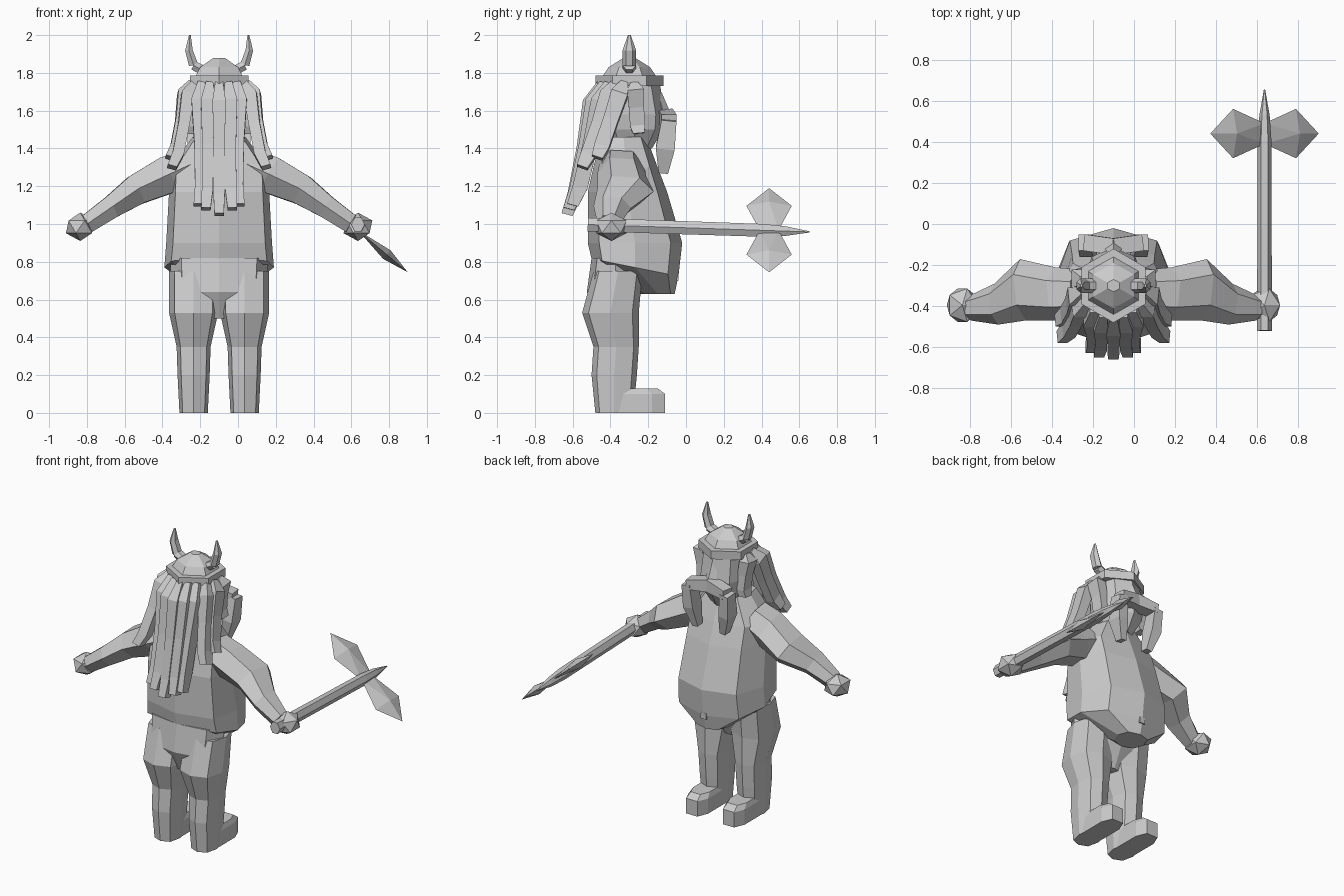
import bpy, bmesh, math
from mathutils import Vector, Matrix

if "Cube" in bpy.data.objects:
    bpy.data.objects.remove(bpy.data.objects["Cube"])

AXIS_X, AXIS_Y, AXIS_Z = Matrix.Identity(3)
MIDDLE = AXIS_X * -.1  # centre line of the figure

shade = (.6, .6, .6, 1)
grey = bpy.data.materials.new("stone grey")
grey.use_nodes = True
grey.diffuse_color = shade
grey.node_tree.nodes["Principled BSDF"].inputs["Base Color"].default_value = shade


def finish(name, bm):
    bmesh.ops.recalc_face_normals(bm, faces=bm.faces)
    mesh = bpy.data.meshes.new(name)
    bm.to_mesh(mesh)
    bm.free()
    mesh.materials.append(grey)
    part = bpy.data.objects.new(name, mesh)
    bpy.context.collection.objects.link(part)
    return part


def polygon(sides, pointed, boxy):
    """Regular outline with half extents of one; a low boxy value squares it off."""
    turn = 0 if pointed else math.pi / sides
    angles = [math.tau * i / sides + turn for i in range(sides)]
    bulge = lambda c: math.copysign(abs(c) ** boxy, c) if abs(c) > .001 else 0
    outline = [(bulge(math.cos(a)), bulge(math.sin(a))) for a in angles]
    wide = max(u for u, v in outline)
    deep = max(v for u, v in outline)
    return [(u / wide, v / deep) for u, v in outline]


def loft(name, centres, widths, depths, across, along, sides=6, pointed=True, boxy=1):
    """Skin polygon sections set square to one direction, closed at both ends."""
    bm = bmesh.new()
    outline = polygon(sides, pointed, boxy)
    up = along.cross(across)
    loops = [[bm.verts.new(MIDDLE + centre + across * (u * wide) + up * (v * deep))
              for u, v in outline]
             for centre, wide, deep in zip(centres, widths, depths)]
    for lower, upper in zip(loops, loops[1:]):
        for i in range(sides):
            bm.faces.new((lower[i - 1], lower[i], upper[i], upper[i - 1]))
    bm.faces.new(loops[0])
    bm.faces.new(loops[-1])
    return finish(name, bm)


def column(name, rings, offset=0, **style):
    """Upright loft from (height, y, half width, half depth) rings."""
    centres = [Vector((offset, y, z)) for z, y, wide, deep in rings]
    widths, depths = [r[2] for r in rings], [r[3] for r in rings]
    return loft(name, centres, widths, depths, AXIS_X, AXIS_Z, **style)


def limb(name, path, widths, depths, **style):
    """Loft along a path whose sections are all square to its overall direction."""
    along = (path[-1] - path[0]).normalized()
    guide = AXIS_Y if abs(along.y) < .7 else AXIS_X
    across = (guide - along * guide.dot(along)).normalized()
    return loft(name, path, widths, depths, across, along, **style)


def lock(name, root, tip, outward):
    """Four sided strand of hair that swells out, hangs and flicks at its tip."""
    path = [root, root.lerp(tip, .15) + outward * .025, root.lerp(tip, .5),
            root.lerp(tip, .85) - outward * .015, tip]
    limb(name, path, (.02, .045, .04, .04, .03), (.02, .035, .03, .03, .025),
         sides=4, pointed=False)


# Torso: hanging belly, broad flat back, sloping shoulders, hem lower at the front
torso = column("torso", [
    (.63, -.15, .1, .09), (.77, -.27, .29, .23), (.9, -.27, .28, .25),
    (1.17, -.31, .265, .21), (1.3, -.32, .26, .17), (1.46, -.33, .14, .12)],
    sides=8, boxy=.8)
for vert in torso.data.vertices:
    if .7 < vert.co.z < .8:
        vert.co.z -= (vert.co.y + .27) / 5
    if vert.co.y < -.4:
        vert.co.x += (vert.co.x - MIDDLE.x) * .15
limb("navel", [Vector((0, y, .72)) for y in (-.1, -.04)], (.02, .02), (.02, .02),
     sides=4, pointed=False)
column("hips", [(.5, -.38, .1, .08), (.64, -.38, .25, .145), (.82, -.37, .26, .13)],
       sides=8, boxy=.75)

# Head, nose and helmet
column("head", [(1.4, -.28, .08, .1), (1.5, -.27, .14, .15), (1.58, -.28, .15, .17),
                (1.75, -.3, .14, .16)], sides=8)
column("nose", [(1.56, -.11, .05, .04), (1.7, -.15, .02, .02)], sides=4)
column("helmet_band", [(z, -.3, .155, .18) for z in (1.73, 1.785)], pointed=False)
column("helmet_dome", [(1.77, -.3, .13, .15), (1.83, -.3, .1, .11), (1.88, -.3, .03, .03)],
       pointed=False)

# Middle lock of the hair
lock("centre_lock", Vector((0, -.45, 1.75)), Vector((0, -.63, 1.05)), -AXIS_Y)

for sign, tag in ((1, "left_"), (-1, "right_")):
    def spot(x, y, z):
        return Vector((sign * x, y, z))

    # Horn: a short stub outwards, then a spike upwards
    elbow = spot(.135, -.3, 1.84)
    limb(tag + "horn_base", [spot(.08, -.3, 1.81), elbow], (.035, .035), (.025, .025))
    limb(tag + "horn_tip", [elbow, spot(.16, -.3, 1.92), spot(.155, -.3, 2)],
         (.035, .035, .008), (.025, .02, .005))

    # Moustache with a hanging tail
    corner = spot(.14, -.09, 1.55)
    limb(tag + "moustache", [spot(0, -.11, 1.57), corner], (.04, .04), (.04, .03),
         sides=4, pointed=False)
    limb(tag + "moustache_tail", [corner, spot(.13, -.11, 1.4), spot(.1, -.12, 1.27)],
         (.04, .05, .025), (.03, .035, .02), sides=4, pointed=False)

    # Arm and fist
    arm = [spot(.16, -.34, 1.31), spot(.27, -.34, 1.26), spot(.44, -.32, 1.18),
           spot(.57, -.39, 1.09), spot(.7, -.41, 1)]
    limb(tag + "arm", arm, (.12, .13, .15, .1, .06), (.09, .1, .08, .06, .05))
    fist = bmesh.new()
    place = Matrix.LocRotScale(MIDDLE + spot(.735, -.395, .985), None, (.085, .095, .075))
    bmesh.ops.create_icosphere(fist, subdivisions=1, radius=1, matrix=place)
    finish(tag + "fist", fist)

    # Leg and shoe
    column(tag + "leg", [
        (0, -.38, .075, .1), (.2, -.38, .085, .12), (.35, -.37, .09, .12),
        (.53, -.4, .13, .15), (.75, -.36, .13, .13)],
        offset=sign * .135, sides=8, boxy=.75)
    column(tag + "shoe", [(0, -.28, .07, .17), (.1, -.28, .07, .17), (.13, -.3, .06, .15)],
           offset=sign * .135, sides=8, pointed=False, boxy=.6)

    # Hair fanned from the back of the head round to the ear
    tips = {"inner": (.07, -.62, 1.08), "long": (.11, -.6, 1.1), "outer": (.25, -.55, 1.3),
            "side": (.26, -.47, 1.35), "ear": (.16, -.25, 1.48)}
    for i, (label, tip) in enumerate(tips.items()):
        angle = math.radians(20 + 20 * i)
        outward = Vector((sign * math.sin(angle), -math.cos(angle), 0))
        root = spot(0, -.3, 1.75) + outward * .145
        lock(tag + label + "_lock", root, spot(*tip), outward)

# Axe shaft ending in a spike
grip = [Vector((.735, y, .98 - y / 30)) for y in (-.52, .4, .53, .655)]
sizes = (.036, .034, .025, .003)
limb("axe_shaft", grip, sizes, sizes)

# Kite shaped axe blades with a raised centre on both faces
outward = Vector((.765, 0, -.645))
face = outward.cross(AXIS_Y) * .03
hub = Vector((.635, .44, .967))
for sign, tag in ((1, "lower_"), (-1, "upper_")):
    blade = bmesh.new()
    half = [(0, .05), (.2, .12), (.345, 0)]
    outline = half + [(reach, -y) for reach, y in half[1::-1]]
    rim = [blade.verts.new(hub + outward * (sign * reach) + AXIS_Y * y)
           for reach, y in outline]
    for lift in (face, -face):
        peak = blade.verts.new(hub + outward * (sign * .2) + lift)
        for i in range(len(rim)):
            blade.faces.new((rim[i - 1], rim[i], peak))
    finish(tag + "axe_blade", blade)
